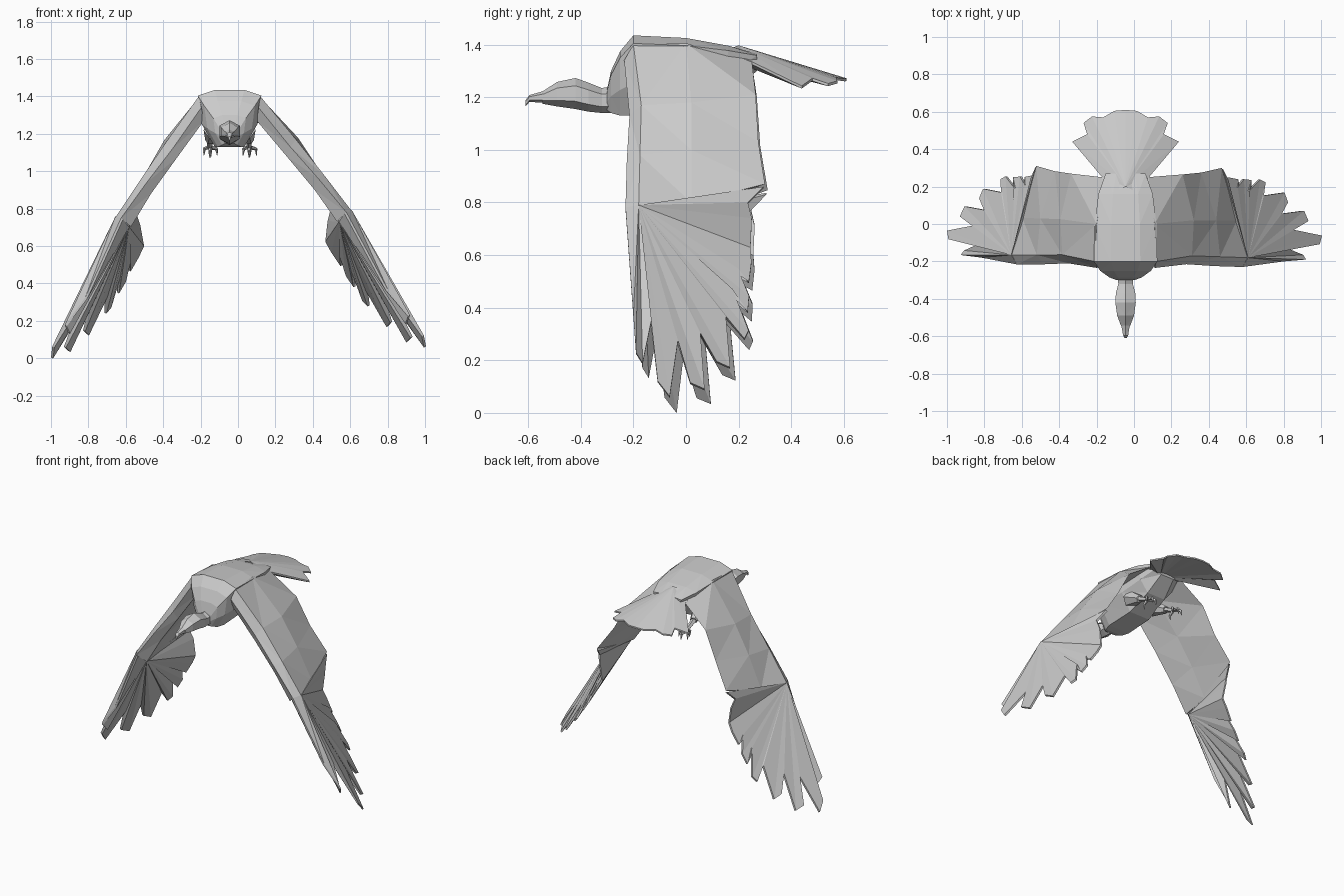
import bpy, bmesh, math
from mathutils import Vector

if "Cube" in bpy.data.objects:
    bpy.data.objects.remove(bpy.data.objects["Cube"])

CX = -0.045  # body centre line


def build(name, verts, faces):
    me = bpy.data.meshes.new(name)
    me.from_pydata([tuple(v) for v in verts], [], faces)
    bm = bmesh.new()
    bm.from_mesh(me)
    bmesh.ops.triangulate(bm, faces=[f for f in bm.faces if len(f.verts) == 4])
    bmesh.ops.recalc_face_normals(bm, faces=bm.faces)
    bm.to_mesh(me)
    bm.free()
    ob = bpy.data.objects.new(name, me)
    bpy.context.collection.objects.link(ob)
    return ob


def loft(name, rings):
    n = len(rings[0])
    verts = [p for r in rings for p in r]
    faces = [(i * n + j, i * n + (j + 1) % n, (i + 1) * n + (j + 1) % n, (i + 1) * n + j)
             for i in range(len(rings) - 1) for j in range(n)]
    faces += [tuple(range(n)), tuple(range(len(verts) - n, len(verts)))]
    return build(name, verts, faces)


def fan(name, apex, low_apex, outline, offset):
    """Closed feather fan: upper and lower triangles plus a thin rim."""
    n = len(outline) + 1
    top = [Vector(apex)] + [Vector(p) for p in outline]
    low = [Vector(low_apex)] + [Vector(p) + Vector(offset) for p in outline]
    faces = []
    for i in range(1, n - 1):
        faces += [(0, i, i + 1), (n, n + i + 1, n + i)]
    faces += [(i, (i + 1) % n, n + (i + 1) % n, n + i) for i in range(n)]
    return build(name, top + low, faces)


def spike(name, a, b, r1, r2, sides=5):
    a, b = Vector(a), Vector(b)
    q = (b - a).to_track_quat('Z', 'Y')
    rings = []
    for c, r in ((a, r1), (b, r2)):
        rings.append([c + q @ Vector((r * math.cos(t * math.tau / sides),
                                      r * math.sin(t * math.tau / sides), 0)) for t in range(sides)])
    return loft(name, rings)


# Body: y, half width, bottom z, top z
def body_ring(y, w, b, t):
    h = t - b
    half = [(0.45, t), (0.97, t - 0.1 * h), (0.85, b + 0.4 * h), (0.45, b)]
    pts = half + [(-x, z) for x, z in reversed(half)]
    return [(CX + x * w, y, z) for x, z in pts]


loft("body", [body_ring(*s) for s in [
    (-0.30, 0.05, 1.15, 1.23), (-0.285, 0.09, 1.14, 1.30), (-0.25, 0.14, 1.13, 1.375),
    (-0.2, 0.175, 1.13, 1.435), (0.0, 0.17, 1.14, 1.425), (0.16, 0.15, 1.21, 1.396),
    (0.27, 0.11, 1.30, 1.365)]])


# Head and neck: y, half width, bottom z, top z
def head_ring(y, w, b, t):
    return [(CX + w * math.cos(a), y, (t + b) / 2 + (t - b) / 2 * math.sin(a))
            for a in [k * math.pi / 3 + math.pi / 6 for k in range(6)]]


loft("head", [head_ring(*s) for s in [
    (-0.22, 0.05, 1.14, 1.25), (-0.32, 0.045, 1.14, 1.235), (-0.37, 0.06, 1.145, 1.255),
    (-0.42, 0.063, 1.155, 1.273), (-0.49, 0.052, 1.165, 1.258), (-0.545, 0.028, 1.175, 1.222)]])
loft("beak", [head_ring(*s) for s in [
    (-0.52, 0.035, 1.178, 1.23), (-0.56, 0.022, 1.18, 1.218), (-0.595, 0.016, 1.182, 1.208),
    (-0.61, 0.006, 1.165, 1.188)]])

# Tail fan
tail = [(.12, .14, 1.375), (.125, .25, 1.335), (.285, .44, 1.243), (.205, .48, 1.272), (.225, .54, 1.252),
        (.18, .575, 1.262), (.12, .57, 1.275), (.06, .605, 1.27)]
outline = [(CX + x, y, z) for x, y, z in tail] + [(CX, .61, 1.272)]
outline += [(CX - x, y, z) for x, y, z in reversed(tail)]
fan("tail", (CX, 0.2, 1.397), (CX, 0.2, 1.33), outline, (0, 0, -0.01))

# Arm sections: upper lead, front edge, lower lead, lower mid, trailing, upper mid
arm = [
    [(.12, -.20, 1.40), (.11, -.235, 1.34), (.10, -.2, 1.27), (.10, 0, 1.30), (.07, .25, 1.34), (.11, 0, 1.405)],
    [(.31, -.17, 1.17), (.28, -.215, 1.13), (.26, -.19, 1.08), (.28, 0, 1.11), (.26, .265, 1.21), (.32, .02, 1.18)],
    [(.46, -.175, .98), (.43, -.225, .96), (.41, -.19, .90), (.41, 0, .94), (.36, .275, 1.03), (.44, .02, 1.0)],
    [(.61, -.18, .785), (.58, -.23, .78), (.53, -.19, .73), (.52, 0, .76), (.47, .30, .87), (.55, .02, .80)]]
# Hand feathers: leading edge, then tips and notches, then the join to the arm
lead = [(.58, -.23, .78), (.80, -.20, .37), (.92, -.19, .23), (.905, -.165, .19), (.82, -.13, .36)]
tips = [
    (.99, -.11, .12), (1.0, -.065, .06), (.85, -.03, .28), (.94, .02, .12), (.90, .065, .085),
    (.80, .06, .31), (.83, .12, .20), (.80, .165, .17), (.70, .155, .37), (.70, .22, .28),
    (.67, .235, .31), (.63, .185, .48), (.62, .23, .38), (.58, .235, .44), (.57, .205, .56),
    (.56, .24, .5), (.52, .255, .58), (.495, .255, .64)]
join = [(.49, .25, .74), (.505, .235, .80), (.475, .295, .86)]

# Flatten the feather field toward one plane
WRIST = Vector((.61, -.18, .785))
N = Vector((.269, .152, .173)).normalized()
hand = lead + [tuple(Vector(p) - N * (Vector(p) - WRIST).dot(N) * 0.8) for p in tips] + join


def place(p, side):
    """Right wing as drawn; left wing is mirrored and dropped a little."""
    x, y, z = p
    if side > 0:
        return p
    a = math.radians(-4)
    dx, dz = x - 0.12, z - 1.40
    rx = dx * math.cos(a) - dz * math.sin(a)
    rz = dx * math.sin(a) + dz * math.cos(a)
    return (2 * CX - 0.12 - rx, y + 0.03 * dx, 1.40 + rz)


for side, label in ((1, "right"), (-1, "left")):
    loft(label + "_wing_arm", [[place(p, side) for p in r] for r in arm])
    fan(label + "_wing_hand", place((.61, -.18, .79), side), place((.54, -.18, .73), side),
        [place(p, side) for p in hand], (-0.011 * side, 0, -0.006))
    # Leg, toes and claws
    x = CX + side * 0.105
    spike(label + "_thigh", (x - side * 0.02, 0.02, 1.22), (x, 0.13, 1.165), 0.055, 0.025, 6)
    spike(label + "_shank", (x, 0.12, 1.17), (x, 0.2, 1.13), 0.018, 0.014)
    for dx, y, z in ((-0.03, 0.24, 1.12), (0.005, 0.255, 1.115), (0.035, 0.235, 1.12), (0.0, 0.17, 1.105)):
        spike(label + "_toe", (x, 0.2, 1.13), (x + dx, y, z), 0.012, 0.009)
        spike(label + "_claw", (x + dx, y, z), (x + dx * 1.1, y + 0.005, z - 0.035), 0.009, 0.002)
